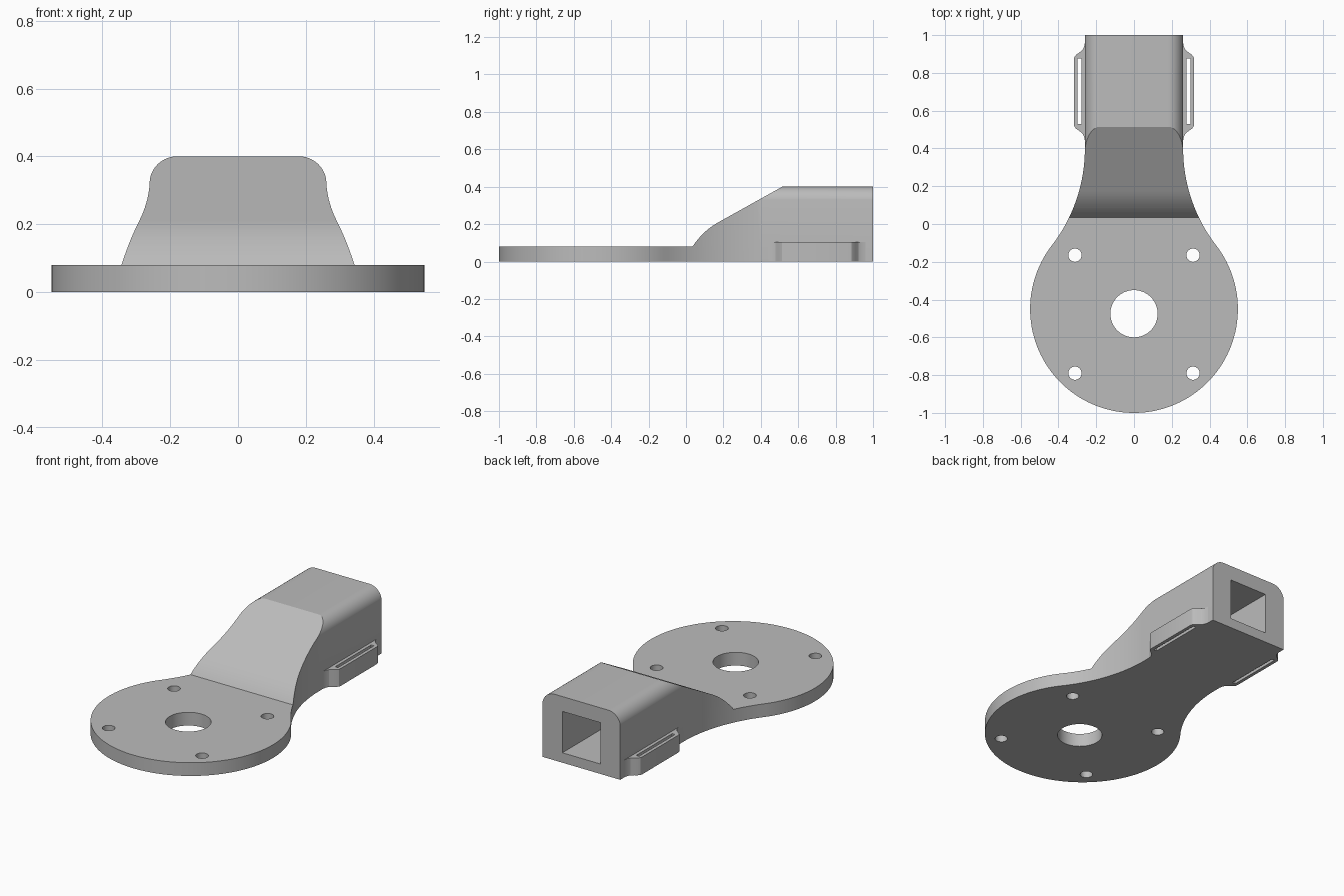
import bpy, bmesh
from math import sin, cos, atan2, radians, pi
from mathutils import Vector

cube = bpy.data.objects.get("Cube")
if cube:
    bpy.data.objects.remove(cube, do_unlink=True)

grey = bpy.data.materials.new("plain grey")
grey.use_nodes = True
grey.diffuse_color = (0.5, 0.5, 0.5, 1)
grey.node_tree.nodes["Principled BSDF"].inputs["Base Color"].default_value = (0.5, 0.5, 0.5, 1)

# Which 3D directions a flat outline's two axes and its depth follow
AXES = {"x": lambda a, b, d: (d, a, b),
        "y": lambda a, b, d: (a, d, b),
        "z": lambda a, b, d: (a, b, d)}


def prism(name, outline, axis, low, high):
    """Extrude a flat outline along an axis."""
    place = AXES[axis]
    bm = bmesh.new()
    face = bm.faces.new([bm.verts.new(place(a, b, low)) for a, b in outline])
    result = bmesh.ops.extrude_face_region(bm, geom=[face])
    moved = [v for v in result["geom"] if isinstance(v, bmesh.types.BMVert)]
    bmesh.ops.translate(bm, verts=moved, vec=Vector(place(0, 0, high - low)))
    bmesh.ops.recalc_face_normals(bm, faces=bm.faces)
    mesh = bpy.data.meshes.new(name)
    bm.to_mesh(mesh)
    bm.free()
    mesh.materials.append(grey)
    obj = bpy.data.objects.new(name, mesh)
    bpy.context.scene.collection.objects.link(obj)
    return obj


def arc(cx, cy, r, start, end, steps):
    angles = [start + (end - start) * i / steps for i in range(steps + 1)]
    return [(cx + r * cos(t), cy + r * sin(t)) for t in angles]


def circle(cx, cy, r, steps):
    return arc(cx, cy, r, 0, 2 * pi, steps)[:-1]


def rectangle(x0, x1, y0, y1):
    return [(x0, y0), (x1, y0), (x1, y1), (x0, y1)]


def mirrored(half):
    """Close a right-hand half outline with its reflection."""
    return half + [(-x, y) for x, y in reversed(half) if abs(x) > 1e-5]


def carve(obj, cutter, operation="DIFFERENCE"):
    """Apply a boolean and discard the cutter."""
    mod = obj.modifiers.new("carve", "BOOLEAN")
    mod.operation, mod.solver, mod.object = operation, "EXACT", cutter
    bpy.context.view_layer.update()
    evaluated = obj.evaluated_get(bpy.context.evaluated_depsgraph_get())
    mesh = bpy.data.meshes.new_from_object(evaluated)
    obj.modifiers.clear()
    obj.data = mesh
    bpy.data.objects.remove(cutter, do_unlink=True)


def smooth(obj):
    obj.data.shade_smooth()
    obj.data.set_sharp_from_angle(angle=radians(20))


# Plan outline: straight socket, concave neck, round plate
HALF, NECK, PLATE, PLATE_Y, NECK_Y = 0.26, 0.84, 0.55, -0.45, 0.4
join = atan2(NECK_Y - PLATE_Y, HALF + NECK)
half_plan = [(HALF, 1.0)]
half_plan += arc(HALF + NECK, NECK_Y, NECK, pi, pi + join, 24)
half_plan += arc(0, PLATE_Y, PLATE, join, -pi / 2, 48)[1:]
body = prism("mount_body", mirrored(half_plan), "z", 0, 0.5)

# Side profile: flat plate, curved foot, straight ramp
foot, bend, ramp = Vector((0.035, 0.08)), Vector((0.09, 0.163)), Vector((0.17, 0.208))
side = [(1.2, -0.1), (-1.2, -0.1), (-1.2, 0.08)]
for i in range(13):
    t = i / 12
    side.append(tuple(foot * (1 - t) ** 2 + bend * 2 * t * (1 - t) + ramp * t * t))
side += [(0.874, 0.6), (1.2, 0.6)]
carve(body, prism("side_profile", side, "x", -0.8, 0.8), "INTERSECT")

# Socket section: rounded upper edges
r = 0.081
section = [(0.7, -0.2), (0.7, 0.4 - r)] + arc(0.261 - r, 0.4 - r, r, 0, pi / 2, 14)
carve(body, prism("rounded_section", mirrored(section), "y", -1.3, 1.3), "INTERSECT")

# Square socket, centre bore and four bolt holes
carve(body, prism("socket", rectangle(-0.127, 0.127, 0.06, 0.31), "y", 0.5, 1.1))
carve(body, prism("bore", circle(0, -0.475, 0.125, 64), "z", -0.1, 0.2))
for x in (-0.3125, 0.3125):
    for y in (-0.79, -0.165):
        carve(body, prism("bolt_hole", circle(x, y, 0.035, 32), "z", -0.1, 0.2))
smooth(body)

# Slotted strap tabs on both sides, with flared ends
low_end = [(0.26, 0.44), (0.264, 0.462), (0.273, 0.479), (0.29, 0.493),
           (0.306, 0.504), (0.315, 0.514), (0.318, 0.527)]
tab_plan = low_end + [(x, 1.4 - y) for x, y in reversed(low_end)]
for name, sign in (("left_strap_tab", 1), ("right_strap_tab", -1)):
    tab = prism(name, [(sign * x, y) for x, y in tab_plan], "z", 0, 0.105)
    slot = rectangle(*sorted((sign * 0.279, sign * 0.298)), 0.53, 0.875)
    carve(tab, prism("slot", slot, "z", -0.1, 0.3))
    smooth(tab)
